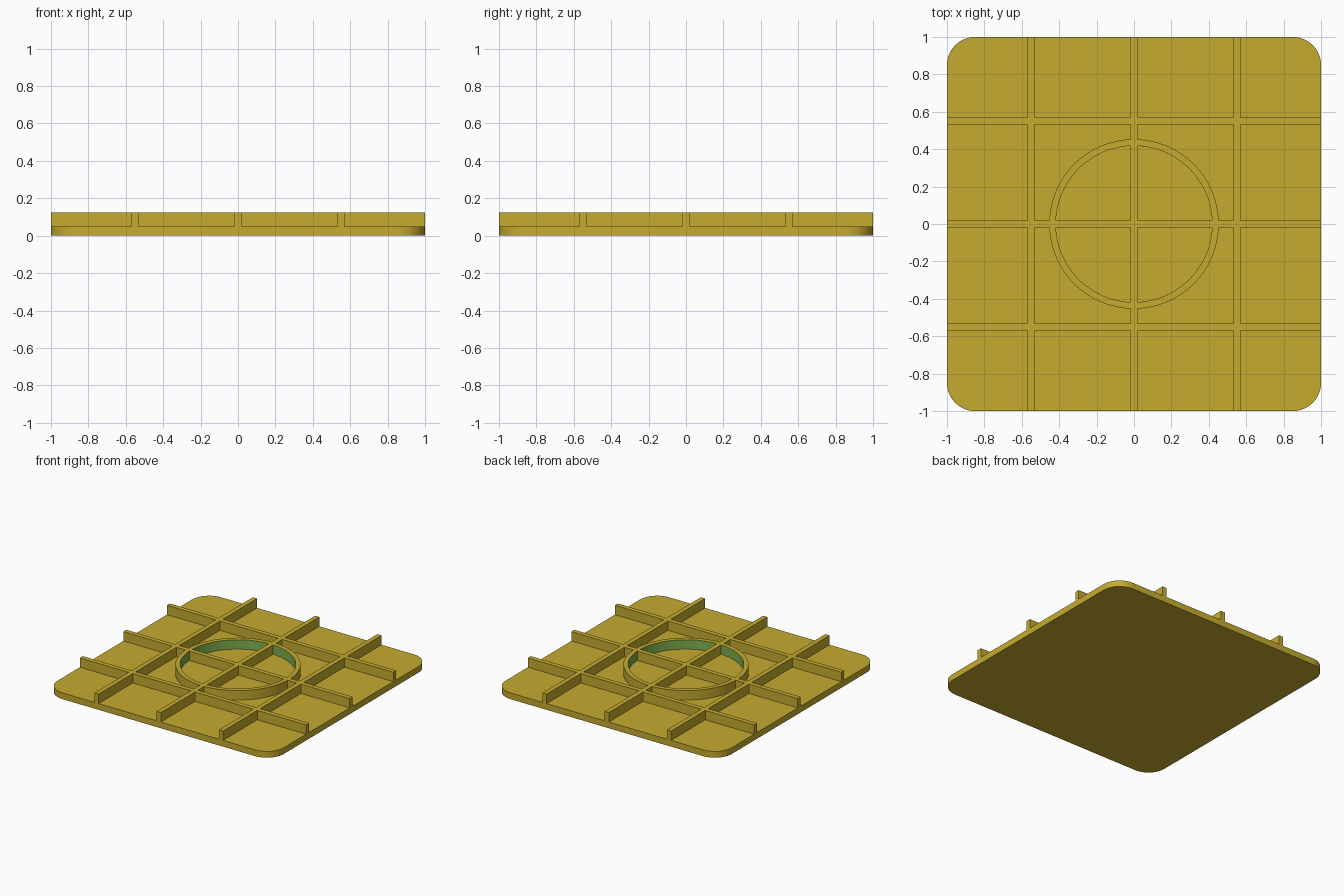
import bpy
import bmesh
import math

if "Cube" in bpy.data.objects:
    bpy.data.objects.remove(bpy.data.objects["Cube"])

PLATE_TOP, RIB_TOP = 0.05, 0.125
RIB_W, RIB_POS = 0.037, (-0.55, 0.0, 0.55)
RING_OUT, RING_IN, RING_SEG = 0.453, 0.418, 96
CORNER = 0.15


def material(name, color):
    m = bpy.data.materials.new(name)
    m.diffuse_color = (*color, 1.0)
    m.use_nodes = True
    m.node_tree.nodes["Principled BSDF"].inputs["Base Color"].default_value = m.diffuse_color
    return m


mustard = material("mustard yellow", (0.56, 0.41, 0.028))
green = material("leaf green", (0.22, 0.43, 0.08))


def make_object(name, bm):
    bmesh.ops.recalc_face_normals(bm, faces=bm.faces)
    mesh = bpy.data.meshes.new(name)
    bm.to_mesh(mesh)
    bm.free()
    mesh.materials.append(mustard)
    mesh.materials.append(green)
    obj = bpy.data.objects.new(name, mesh)
    bpy.context.collection.objects.link(obj)
    return obj


def smooth(obj):
    bpy.ops.object.select_all(action='DESELECT')
    obj.select_set(True)
    bpy.context.view_layer.objects.active = obj
    bpy.ops.object.shade_smooth_by_angle(angle=math.radians(30))


def box(name, sx, sy, x, y, z0, z1):
    bm = bmesh.new()
    bmesh.ops.create_cube(bm, size=1)
    for v in bm.verts:
        v.co = (v.co.x * sx + x, v.co.y * sy + y, z0 if v.co.z < 0 else z1)
    return make_object(name, bm)


# Base plate: rounded square, extruded upward
bm = bmesh.new()
outline = []
for k, (cx, cy) in enumerate(((1, 1), (-1, 1), (-1, -1), (1, -1))):
    for i in range(17):
        a = math.radians(90 * k + 90 * i / 16)
        outline.append(bm.verts.new((cx * (1 - CORNER) + CORNER * math.cos(a),
                                     cy * (1 - CORNER) + CORNER * math.sin(a), 0)))
face = bm.faces.new(outline)
top = bmesh.ops.extrude_face_region(bm, geom=[face])["geom"]
bmesh.ops.translate(bm, vec=(0, 0, PLATE_TOP),
                    verts=[e for e in top if isinstance(e, bmesh.types.BMVert)])
smooth(make_object("base_plate", bm))

# Central ring: rectangular section swept round the z axis
bm = bmesh.new()
section = ((RING_IN, PLATE_TOP), (RING_OUT, PLATE_TOP), (RING_OUT, RIB_TOP), (RING_IN, RIB_TOP))
loops = []
for i in range(RING_SEG):
    a = math.tau * (i + 0.5) / RING_SEG
    loops.append([bm.verts.new((r * math.cos(a), r * math.sin(a), z)) for r, z in section])
for i in range(RING_SEG):
    p, q = loops[i], loops[(i + 1) % RING_SEG]
    for j in range(4):
        k = (j + 1) % 4
        bm.faces.new((p[j], q[j], q[k], p[k]))
grid = make_object("rib_grid_and_ring", bm)

# Crossing ribs, merged with the ring into one clean grid
helpers = []
for p in RIB_POS:
    helpers.append(box("rib_helper", RIB_W, 2.0, p, 0, PLATE_TOP, RIB_TOP))
    helpers.append(box("rib_helper", 2.0, RIB_W, 0, p, PLATE_TOP, RIB_TOP))
for h in helpers:
    h.hide_render = True
    mod = grid.modifiers.new("merge_rib", 'BOOLEAN')
    mod.operation, mod.solver, mod.object = 'UNION', 'EXACT', h
bpy.context.view_layer.update()
merged = bpy.data.meshes.new_from_object(
    grid.evaluated_get(bpy.context.evaluated_depsgraph_get()))
grid.modifiers.clear()
grid.data = merged
for h in helpers:
    bpy.data.objects.remove(h)

# Inner wall of the ring is green
merged.materials.clear()
merged.materials.append(mustard)
merged.materials.append(green)
for f in merged.polygons:
    c, n = f.center, f.normal
    r = math.hypot(c.x, c.y)
    inner = abs(n.z) < 0.5 and RING_IN - 0.01 < r < RING_IN + 0.005 \
        and (n.x * c.x + n.y * c.y) / r < -0.9
    f.material_index = 1 if inner else 0
smooth(grid)
